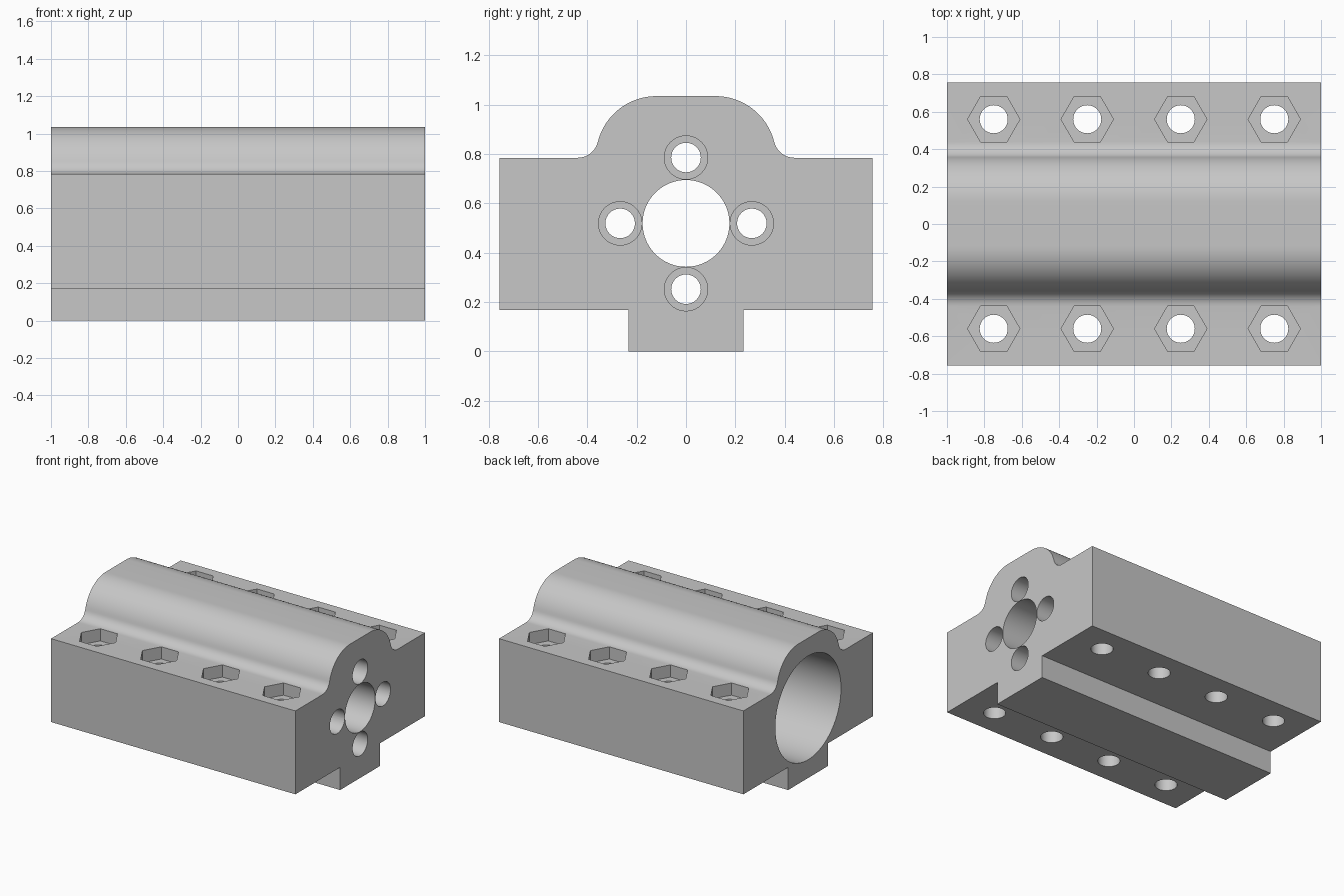
import bpy, bmesh
from math import sin, cos, pi, atan2, sqrt
from mathutils import Vector

if "Cube" in bpy.data.objects:
    bpy.data.objects.remove(bpy.data.objects["Cube"])

grey = bpy.data.materials.new("plain grey")
grey.use_nodes = True
colour = (0.57, 0.57, 0.57, 1)
grey.diffuse_color = colour
grey.node_tree.nodes["Principled BSDF"].inputs["Base Color"].default_value = colour


def prism(name, outline, axis, lo, hi):
    """Extrude a closed 2D outline along x (outline in y, z) or z (outline in x, y)."""
    def place(p, t):
        return Vector((t, p[0], p[1])) if axis == "x" else Vector((p[0], p[1], t))
    bm = bmesh.new()
    a = [bm.verts.new(place(p, lo)) for p in outline]
    b = [bm.verts.new(place(p, hi)) for p in outline]
    bm.faces.new(a)
    bm.faces.new(b)
    for i in range(len(a)):
        j = (i + 1) % len(a)
        bm.faces.new((a[i], a[j], b[j], b[i]))
    bmesh.ops.recalc_face_normals(bm, faces=bm.faces)
    mesh = bpy.data.meshes.new(name)
    bm.to_mesh(mesh)
    bm.free()
    mesh.materials.append(grey)
    obj = bpy.data.objects.new(name, mesh)
    bpy.context.collection.objects.link(obj)
    return obj


def arc(cy, cz, r, start, end, n):
    return [(cy + r * cos(start + (end - start) * i / n),
             cz + r * sin(start + (end - start) * i / n)) for i in range(n + 1)]


def ring(cx, cy, r, n):
    return arc(cx, cy, r, 0, 2 * pi, n)[:-1]


# Housing cross-section: tongue, shoulders, fillets and rounded crown
WIDTH, SHOULDER, STEP, TONGUE = 0.757, 0.785, 0.168, 0.234
crown_y, crown_z, crown_r, fillet_r = 0.12, 0.79, 0.245, 0.085
fillet_z = SHOULDER + fillet_r
reach = sqrt((crown_r + fillet_r) ** 2 - (fillet_z - crown_z) ** 2)
tilt = atan2(fillet_z - crown_z, reach)
half = [(TONGUE, 0), (TONGUE, STEP), (WIDTH, STEP), (WIDTH, SHOULDER)]
half += arc(crown_y + reach, fillet_z, fillet_r, 1.5 * pi, pi + tilt, 10)
half += arc(crown_y, crown_z, crown_r, tilt, pi / 2, 20)[1:]
outline = half + [(-y, z) for y, z in reversed(half)]
housing = prism("housing", outline, "x", -1, 1)

# Cutters for the large bore, the end wall and its four screw holes
AXIS_Z, WALL = 0.519, 0.4
cutters = [
    prism("bore_cutter", ring(0, AXIS_Z, 0.384, 96), "x", -1.1, WALL),
    prism("shaft_cutter", ring(0, AXIS_Z, 0.176, 64), "x", WALL - 0.1, 1.1),
]
for k in range(4):
    y, z = 0.267 * cos(k * pi / 2), AXIS_Z + 0.267 * sin(k * pi / 2)
    cutters.append(prism("screw_cutter", ring(y, z, 0.06, 32), "x", WALL - 0.1, 1.1))
    cutters.append(prism("head_cutter", ring(y, z, 0.088, 40), "x", 0.7, 1.1))

# Cutters for the two rows of bolt holes with hexagonal nut pockets
for x in (-0.75, -0.25, 0.25, 0.75):
    for y in (-0.56, 0.56):
        cutters.append(prism("bolt_cutter", ring(x, y, 0.075, 32), "z", 0.1, 0.9))
        cutters.append(prism("nut_cutter", ring(x, y, 0.14, 6), "z", SHOULDER - 0.09, 0.9))

for cutter in cutters:
    cutter.hide_render = True
    mod = housing.modifiers.new(cutter.name, "BOOLEAN")
    mod.operation = "DIFFERENCE"
    mod.solver = "EXACT"
    mod.object = cutter

# Bake the cuts and remove the cutters
depsgraph = bpy.context.evaluated_depsgraph_get()
result = bpy.data.meshes.new_from_object(housing.evaluated_get(depsgraph))
housing.modifiers.clear()
housing.data = result
for cutter in cutters:
    bpy.data.objects.remove(cutter)
result.materials.clear()
result.materials.append(grey)
for face in result.polygons:
    face.material_index = 0

# Smooth curved walls, keep machined edges sharp
bpy.ops.object.select_all(action="DESELECT")
housing.select_set(True)
bpy.context.view_layer.objects.active = housing
bpy.ops.object.shade_smooth_by_angle(angle=pi / 6)
